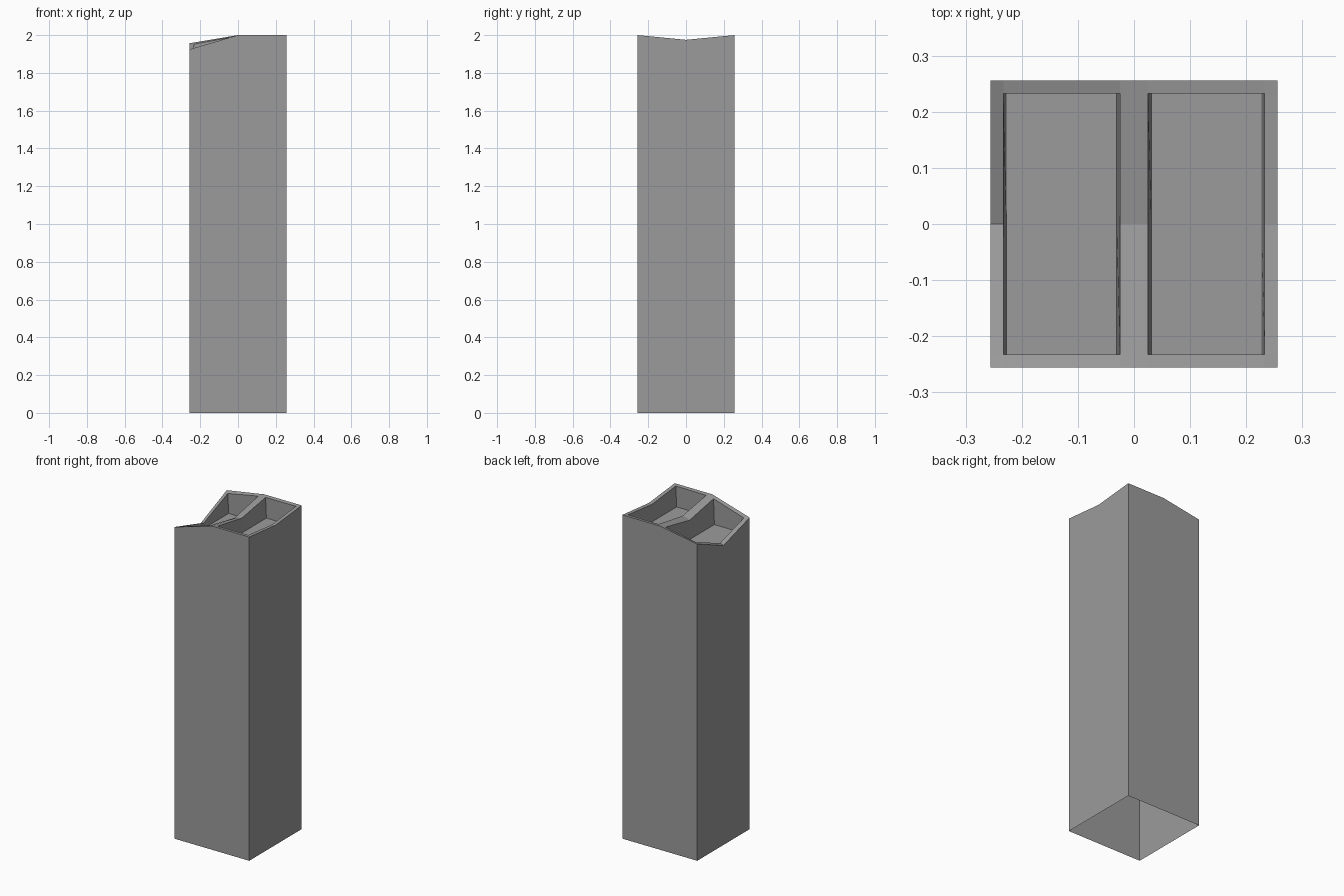
import bpy, bmesh

cube = bpy.data.objects.get("Cube")
if cube:
    bpy.data.objects.remove(cube)

HALF, WALL, RIB, TAPER = 0.256, 0.233, 0.025, 0.006
# rim heights at the corners, edge middles and centre: rows front to back, each from -x to +x
RIM = [(1.925, 2.0, 2.0), (1.85, 1.955, 1.975), (1.957, 2.0, 2.0)]
FLOORS = {-1: 1.83, 1: 1.87}


def rim_height(x, y):
    u, v = x / HALF + 1, y / HALF + 1
    i, j = min(int(u), 1), min(int(v), 1)
    u, v = u - i, v - j
    low = RIM[j][i] * (1 - u) + RIM[j][i + 1] * u
    high = RIM[j + 1][i] * (1 - u) + RIM[j + 1][i + 1] * u
    return low * (1 - v) + high * v


def extrude_down(bm, edges):
    verts = bmesh.ops.extrude_edge_only(bm, edges=edges)["geom"]
    return [v for v in verts if isinstance(v, bmesh.types.BMVert)]


grey = bpy.data.materials.new("grey")
grey.use_nodes = True
colour = (0.33, 0.33, 0.33, 1)
grey.diffuse_color = colour
grey.node_tree.nodes["Principled BSDF"].inputs["Base Color"].default_value = colour

# uneven rim with a middle rib, leaving two openings
xs = [-HALF, -WALL, -RIB, 0, RIB, WALL, HALF]
ys = [-HALF, -WALL, 0, WALL, HALF]
bm = bmesh.new()
grid = [[bm.verts.new((x, y, rim_height(x, y))) for x in xs] for y in ys]
for j in range(len(ys) - 1):
    for i in range(len(xs) - 1):
        if not (i in (1, 4) and j in (1, 2)):
            bm.faces.new((grid[j][i], grid[j][i + 1], grid[j + 1][i + 1], grid[j + 1][i]))
border = [e for e in bm.edges if e.is_boundary]


def on_outside(edge):
    return all(max(abs(v.co.x), abs(v.co.y)) > HALF - 0.001 for v in edge.verts)


outer = [e for e in border if on_outside(e)]
openings = {s: [e for e in border if not on_outside(e) and e.verts[0].co.x * s > 0] for s in (-1, 1)}

# outer walls, open underneath
for v in extrude_down(bm, outer):
    v.co.z = 0

# tapered recesses with flat floors
for side, edges in openings.items():
    floor_verts = extrude_down(bm, edges)
    middle = side * (WALL + RIB) / 2
    for v in floor_verts:
        v.co.z = FLOORS[side]
        v.co.x += TAPER if v.co.x < middle else -TAPER
    ring = [e for e in bm.edges if e.is_boundary and all(v in floor_verts for v in e.verts)]
    bmesh.ops.contextual_create(bm, geom=ring)

bmesh.ops.recalc_face_normals(bm, faces=bm.faces)
mesh = bpy.data.meshes.new("hollow_column")
bm.to_mesh(mesh)
bm.free()
mesh.materials.append(grey)
column = bpy.data.objects.new("hollow_column", mesh)
bpy.context.collection.objects.link(column)
